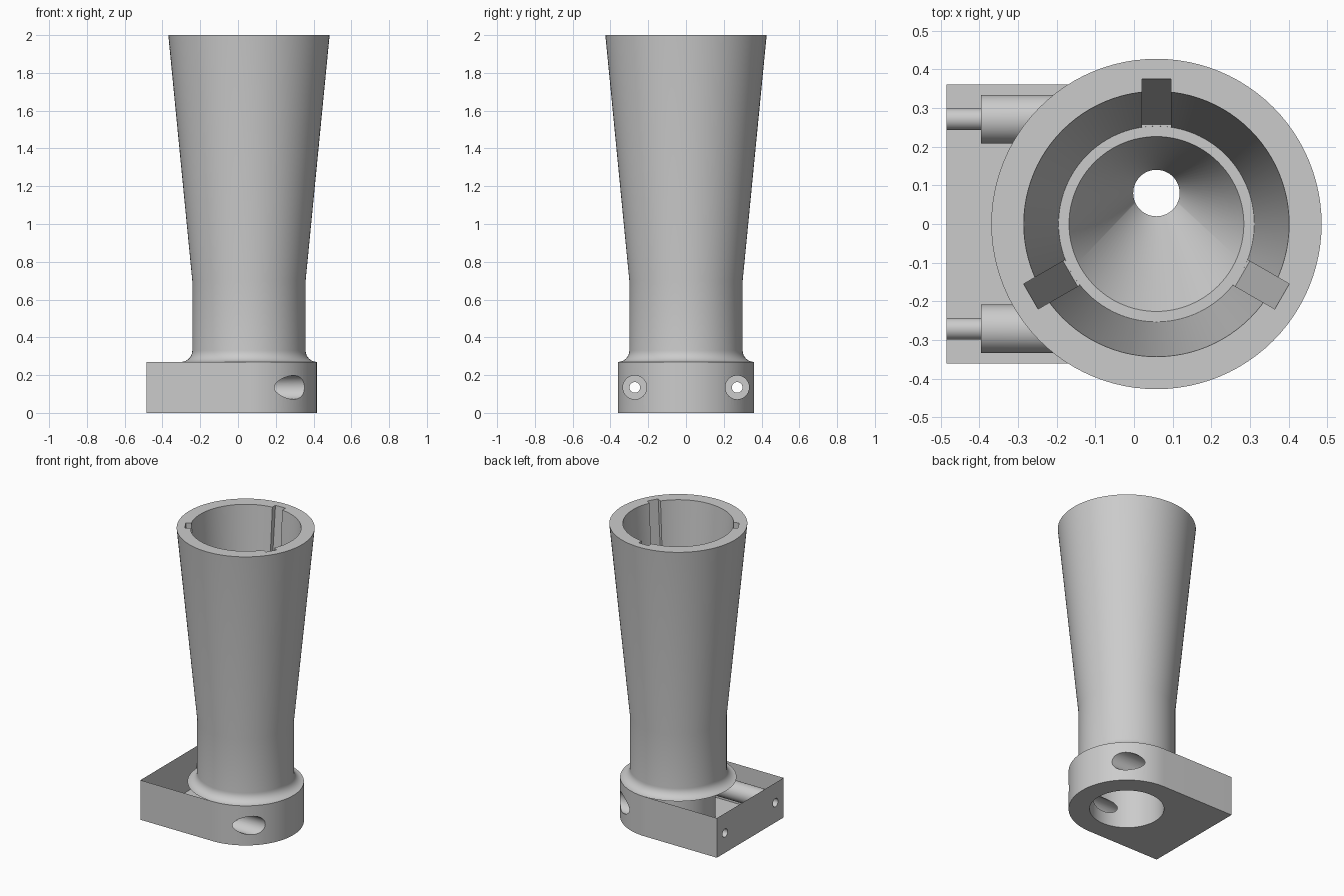
import bpy, bmesh, math
from mathutils import Vector, Matrix

if "Cube" in bpy.data.objects:
    bpy.data.objects.remove(bpy.data.objects["Cube"])

CX = 0.058          # tube axis
LEFT = -0.485       # flat end of the foot
FOOT_R, FOOT_H = 0.36, 0.27
LEDGE_Z = 0.7
N = 96

grey = bpy.data.materials.new("plain_grey")
grey.use_nodes = True
grey.diffuse_color = (0.6, 0.6, 0.6, 1)
grey.node_tree.nodes["Principled BSDF"].inputs["Base Color"].default_value = (0.6, 0.6, 0.6, 1)


def finish(name, bm):
    bmesh.ops.recalc_face_normals(bm, faces=bm.faces)
    mesh = bpy.data.meshes.new(name)
    bm.to_mesh(mesh)
    bm.free()
    mesh.materials.append(grey)
    obj = bpy.data.objects.new(name, mesh)
    bpy.context.collection.objects.link(obj)
    return obj


def ring(bm, centre, r, axis="Z", n=N):
    verts = []
    for i in range(n):
        a = math.tau * i / n
        u, v = r * math.cos(a), r * math.sin(a)
        offset = Vector((u, v, 0)) if axis == "Z" else Vector((0, u, v))
        verts.append(bm.verts.new(Vector(centre) + offset))
    return verts


def bridge(bm, a, b):
    n = len(a)
    for i in range(n):
        j = (i + 1) % n
        bm.faces.new((a[i], a[j], b[j], b[i]))


def loft(name, sections, axis="Z", n=N):
    """Closed solid through circles given as (centre, radius)."""
    bm = bmesh.new()
    rings = [ring(bm, c, r, axis, n) for c, r in sections]
    for a, b in zip(rings, rings[1:]):
        bridge(bm, a, b)
    bm.faces.new(rings[0])
    bm.faces.new(rings[-1])
    return finish(name, bm)


# Outer skin: D-shaped foot, fillet, straight neck, flared tube
bm = bmesh.new()
profile = []
for k in range(9):
    t = math.pi / 2 * (1 - k / 8)
    profile.append((FOOT_R - 0.06 * math.cos(t), FOOT_H + 0.06 - 0.06 * math.sin(t)))
profile += [(0.3, LEDGE_Z), (0.427, 2)]
rings = [ring(bm, (CX, 0, z), r) for r, z in profile]
for a, b in zip(rings, rings[1:]):
    bridge(bm, a, b)
bm.faces.new(rings[-1])

q = N // 4
base = rings[0]
round_end = [base[i % N] for i in range(-q, q + 1)]
inner_arc = base[q:3 * q + 1]
corners = [bm.verts.new((LEFT, s * FOOT_R, FOOT_H)) for s in (1, -1)]
top = round_end + corners
bottom = [bm.verts.new((v.co.x, v.co.y, 0)) for v in top]
bridge(bm, bottom, top)
bm.faces.new(bottom)
bm.faces.new(inner_arc + corners[::-1])
body = finish("flared_tube_with_foot", bm)

# Inner passage: lower bore, offset small hole, slanted funnel, ledge, flared mouth
cutters = [loft("passage_cutter", [
    ((CX, 0, -0.1), 0.23), ((CX, 0, 0.3), 0.23),
    ((CX, 0.08, 0.3), 0.06), ((CX, 0.08, 0.36), 0.06),
    ((CX, 0, LEDGE_Z), 0.226), ((CX, 0, LEDGE_Z), 0.253),
    ((CX, 0, 2), 0.343), ((CX, 0, 2.1), 0.35)])]

# Counterbored screw holes along the foot
for s in (1, -1):
    y, z = s * 0.271, 0.135
    cutters.append(loft("screw_hole_cutter", [
        ((0.6, y, z), 0.063), ((-0.395, y, z), 0.063),
        ((-0.395, y, z), 0.028), ((-0.6, y, z), 0.028)], "X", 48))

# Three tapering grooves inside the mouth
for k in range(3):
    bm = bmesh.new()
    outline = [(0.1, LEDGE_Z + 0.001), (0.257, LEDGE_Z + 0.001), (0.384, 2.1), (0.1, 2.1)]
    sides = [[bm.verts.new((r, w, z)) for r, z in outline] for w in (-0.0375, 0.0375)]
    bridge(bm, *sides)
    for side in sides:
        bm.faces.new(side)
    turn = Matrix.Rotation(math.radians(90 + 120 * k), 4, "Z")
    bm.transform(Matrix.Translation((CX, 0, 0)) @ turn)
    cutters.append(finish("groove_cutter", bm))

# Cut everything out, then drop the cutters
bpy.ops.object.select_all(action="DESELECT")
bpy.context.view_layer.objects.active = body
body.select_set(True)
for cutter in cutters:
    cutter.hide_render = True
    mod = body.modifiers.new("cut", "BOOLEAN")
    mod.operation, mod.solver, mod.object = "DIFFERENCE", "EXACT", cutter
    bpy.ops.object.modifier_apply(modifier=mod.name)
for cutter in cutters:
    bpy.data.objects.remove(cutter)

# The foot is open on top behind the tube
bm = bmesh.new()
bm.from_mesh(body.data)
lid = [f for f in bm.faces
       if f.normal.z > 0.99 and all(abs(v.co.z - FOOT_H) < 0.001 for v in f.verts)]
bmesh.ops.delete(bm, geom=lid, context="FACES")
bm.to_mesh(body.data)
bm.free()
bpy.ops.object.shade_smooth_by_angle(angle=math.radians(30))
